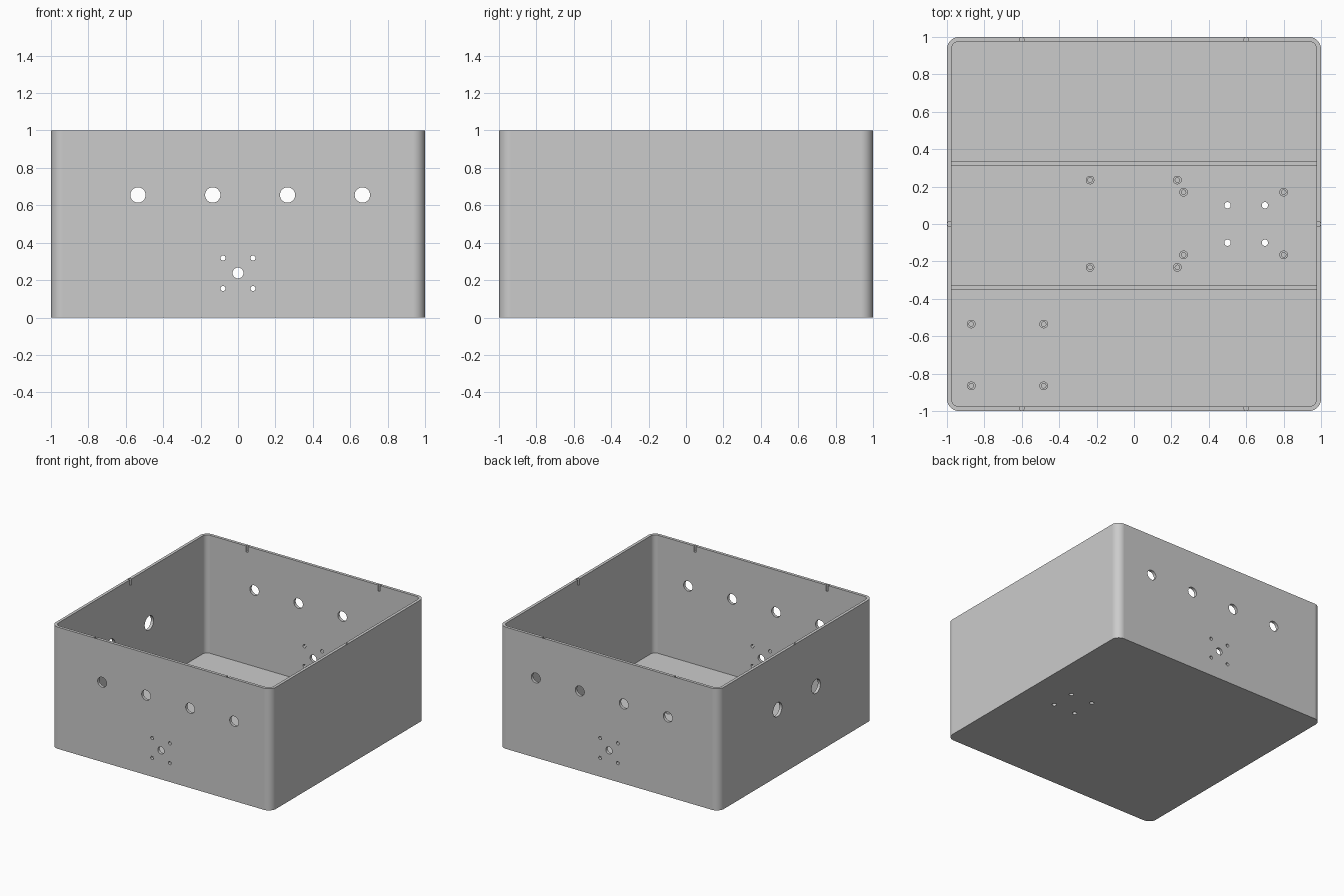
import bpy, bmesh, math
from mathutils import Matrix, Vector

if "Cube" in bpy.data.objects:
    bpy.data.objects.remove(bpy.data.objects["Cube"], do_unlink=True)

WALL, FLOOR, HEIGHT, RADIUS = 0.024, 0.03, 1.0, 0.065

grey = bpy.data.materials.new("plain grey")
grey.use_nodes = True
colour = (0.6, 0.6, 0.6, 1)
grey.diffuse_color = colour
grey.node_tree.nodes["Principled BSDF"].inputs["Base Color"].default_value = colour


def make_object(name, bm):
    bmesh.ops.recalc_face_normals(bm, faces=bm.faces)
    mesh = bpy.data.meshes.new(name)
    bm.to_mesh(mesh)
    bm.free()
    mesh.materials.append(grey)
    obj = bpy.data.objects.new(name, mesh)
    bpy.context.collection.objects.link(obj)
    return obj


def activate(obj):
    bpy.ops.object.select_all(action='DESELECT')
    obj.select_set(True)
    bpy.context.view_layer.objects.active = obj


def smooth(obj):
    activate(obj)
    bpy.ops.object.shade_smooth_by_angle(angle=math.radians(30))


def rounded_square(bm, half, radius, z, steps=12):
    ring = []
    for corner in range(4):
        mid = math.radians(45 + 90 * corner)
        sx, sy = math.copysign(1, math.cos(mid)), math.copysign(1, math.sin(mid))
        for i in range(steps + 1):
            a = math.pi / 2 * (corner + i / steps)
            ring.append(bm.verts.new((sx * (half - radius) + radius * math.cos(a),
                                      sy * (half - radius) + radius * math.sin(a), z)))
    return ring


def skin(bm, rings):
    for lower, upper in zip(rings, rings[1:]):
        n = len(lower)
        for i in range(n):
            j = (i + 1) % n
            bm.faces.new((lower[i], lower[j], upper[j], upper[i]))
    bm.faces.new(rings[0])
    bm.faces.new(rings[-1])


# Open box: outer skin, rim, inner skin and floor
bm = bmesh.new()
inner = 1 - WALL
skin(bm, [rounded_square(bm, 1, RADIUS, 0),
          rounded_square(bm, 1, RADIUS, HEIGHT),
          rounded_square(bm, inner, RADIUS - WALL, HEIGHT),
          rounded_square(bm, inner, RADIUS - WALL, FLOOR)])
box = make_object("box_shell", bm)

# Drill bits for every hole in the shell
drills = bmesh.new()


def drill(centre, axis, diameter, length):
    turn = Vector((0, 0, 1)).rotation_difference(Vector(axis)).to_matrix().to_4x4()
    bmesh.ops.create_cone(drills, cap_ends=True, segments=32, radius1=diameter / 2,
                          radius2=diameter / 2, depth=length,
                          matrix=Matrix.Translation(centre) @ turn)


# Front and back: row of four, and a fan-style pattern
for i in range(4):
    drill((-0.535 + 0.4 * i, 0, 0.655), (0, 1, 0), 0.082, 2.4)
drill((0, 0, 0.238), (0, 1, 0), 0.058, 2.4)
for x in (-0.08, 0.08):
    for z in (0.155, 0.318):
        drill((x, 0, z), (0, 1, 0), 0.027, 2.4)

# Two cable holes in one side wall
for y in (0.24, -0.26):
    drill((-1, y, 0.55), (1, 0, 0), 0.115, 0.2)

# Floor mounting holes
for x in (0.5, 0.7):
    for y in (-0.1, 0.1):
        drill((x, y, 0), (0, 0, 1), 0.034, 0.2)

# Lid screw holes in the rim
for s in (-1, 1):
    drill((0.985 * s, 0, HEIGHT), (0, 0, 1), 0.025, 0.1)
    for x in (-0.6, 0.6):
        drill((x, 0.985 * s, HEIGHT), (0, 0, 1), 0.025, 0.1)

cutter = make_object("hole_cutter", drills)
cutter.hide_render = True
cut = box.modifiers.new("holes", 'BOOLEAN')
cut.operation = 'DIFFERENCE'
cut.solver = 'EXACT'
cut.object = cutter
activate(box)
bpy.ops.object.modifier_apply(modifier=cut.name)
bpy.data.objects.remove(cutter, do_unlink=True)
smooth(box)
weighted = box.modifiers.new("even shading", 'WEIGHTED_NORMAL')
weighted.keep_sharp = True

# Low ribs across the floor
for name, y in (("rear_rib", 0.323), ("front_rib", -0.338)):
    bm = bmesh.new()
    size = Matrix.Diagonal((2 * inner, 0.024, 0.03, 1))
    bmesh.ops.create_cube(bm, size=1, matrix=Matrix.Translation((0, y, FLOOR + 0.015)) @ size)
    make_object(name, bm)


# Hollow board standoffs
def standoff(name, x, y, top=0.08, outer=0.023, bore=0.012, sides=24):
    bm = bmesh.new()
    rings = []
    for r, z in ((outer, FLOOR), (outer, top), (bore, top), (bore, FLOOR + 0.002)):
        rings.append([bm.verts.new((x + r * math.cos(math.tau * i / sides),
                                    y + r * math.sin(math.tau * i / sides), z))
                      for i in range(sides)])
    skin(bm, rings)
    smooth(make_object(name, bm))


groups = {"centre_standoff": ((-0.235, 0.232), (-0.232, 0.235)),
          "side_standoff": ((0.265, 0.8), (-0.165, 0.17)),
          "front_standoff": ((-0.87, -0.483), (-0.865, -0.535))}
for name, (xs, ys) in groups.items():
    for x in xs:
        for y in ys:
            standoff(name, x, y)
